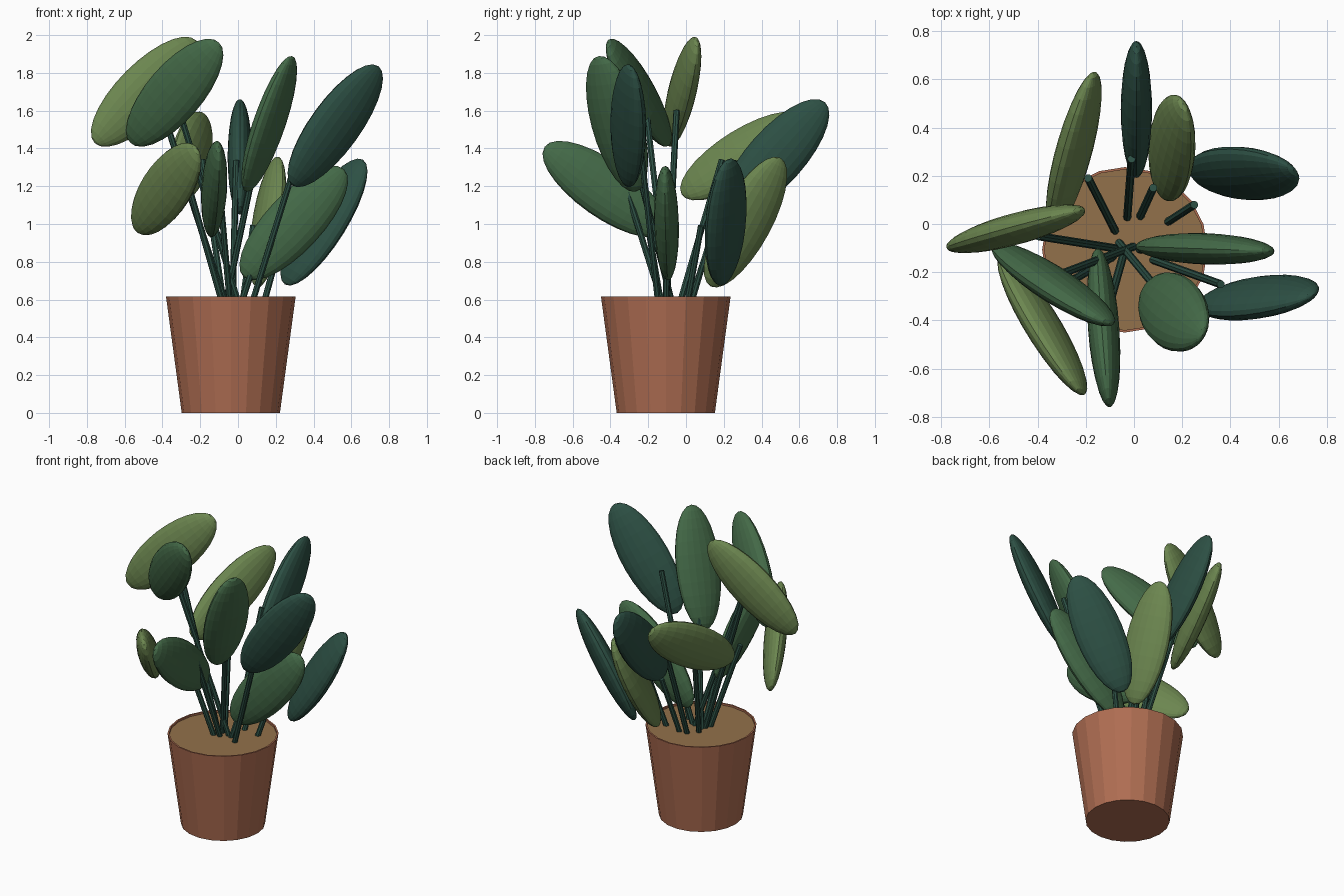
import bpy, bmesh, math
from mathutils import Vector, Matrix

if "Cube" in bpy.data.objects:
    bpy.data.objects.remove(bpy.data.objects["Cube"])

def material(name, rgb):
    m = bpy.data.materials.new(name)
    m.diffuse_color = (*rgb, 1)
    m.use_nodes = True
    m.node_tree.nodes["Principled BSDF"].inputs["Base Color"].default_value = m.diffuse_color
    return m

CLAY = material("clay", (0.43, 0.155, 0.085))
SOIL = material("soil", (0.29, 0.165, 0.07))
OLIVE = material("leaf_olive", (0.15, 0.24, 0.08))
GREEN = material("leaf_green", (0.058, 0.145, 0.065))
DARK = material("leaf_dark", (0.026, 0.08, 0.058))

AXIS = Vector((-0.038, -0.107, 0))   # pot centre line
SOIL_Z = 0.585
LEAN = 0.33                          # outward run of every stem per unit of height
LEAF_SIZE = (0.15, 0.065, 0.39)      # half width, half thickness, half length

def add_object(name, bm, mat, matrix):
    bm.transform(matrix)
    mesh = bpy.data.meshes.new(name)
    bm.to_mesh(mesh)
    bm.free()
    mesh.materials.append(mat)
    ob = bpy.data.objects.new(name, mesh)
    bpy.context.collection.objects.link(ob)
    return bpy.data.objects[ob.name]

def cone(name, start, end, r1, r2, sides, mat):
    bm = bmesh.new()
    bmesh.ops.create_cone(bm, cap_ends=True, segments=sides, radius1=r1,
                          radius2=r2, depth=(end - start).length)
    rot = (end - start).to_track_quat('Z', 'Y').to_matrix().to_4x4()
    add_object(name, bm, mat, Matrix.Translation((start + end) / 2) @ rot)

def pot():
    # Tapered pot; the top face is inset and sunk to leave a thin rim
    bm = bmesh.new()
    bmesh.ops.create_cone(bm, cap_ends=True, segments=20, radius1=0.26,
                          radius2=0.343, depth=0.615)
    bm.faces.ensure_lookup_table()
    top = max(bm.faces, key=lambda f: f.calc_center_median().z)
    bmesh.ops.inset_region(bm, faces=[top], thickness=0.01)
    ring = bmesh.ops.extrude_face_region(bm, geom=[top])["geom"]
    verts = [g for g in ring if isinstance(g, bmesh.types.BMVert)]
    bmesh.ops.translate(bm, verts=verts, vec=(0, 0, -0.03))
    if top.is_valid:
        bmesh.ops.delete(bm, geom=[top], context='FACES_ONLY')
    add_object("pot", bm, CLAY, Matrix.Translation(AXIS + Vector((0, 0, 0.3075))))

def leaf(name, centre, azimuth, rise, roll, mat):
    # Flattened ellipsoid pointing along azimuth and rise, rolled about its length
    a, e, r = (math.radians(v) for v in (azimuth, rise, roll))
    rot = (Matrix.Rotation(a, 4, 'Z') @ Matrix.Rotation(math.pi / 2 - e, 4, 'Y')
           @ Matrix.Rotation(r, 4, 'Z'))
    bm = bmesh.new()
    bmesh.ops.create_uvsphere(bm, u_segments=20, v_segments=14, radius=1)
    add_object(name, bm, mat, Matrix.Translation(centre) @ rot
               @ Matrix.Diagonal((*LEAF_SIZE, 1)))

def stem(name, tip):
    # Stem leans straight away from the pot's centre line
    out = Vector((tip.x - AXIS.x, tip.y - AXIS.y, 0)).normalized()
    rise = tip.z - SOIL_Z
    foot = tip - out * LEAN * rise - Vector((0, 0, rise))
    cone(name, foot, tip, 0.017, 0.017, 8, DARK)

# Pot and soil
pot()
cone("soil", AXIS + Vector((0, 0, 0.57)), AXIS + Vector((0, 0, 0.603)),
     0.334, 0.334, 20, SOIL)

# Plant: colour, leaf centre, (azimuth, rise, roll), stem tip x and y
plants = [
    (OLIVE, (-0.49, -0.02, 1.70), (16, 44, -5), (-0.40, -0.05)),
    (GREEN, (-0.335, -0.25, 1.695), (-35, 43, 18), (-0.31, -0.21)),
    (OLIVE, (-0.25, 0.30, 1.36), (76, 31, -17), (-0.19, 0.19)),
    (OLIVE, (-0.38, -0.42, 1.185), (-60, 33, 16), (-0.25, -0.23)),
    (GREEN, (-0.126, -0.43, 1.185), (-86, 35, 3), (-0.095, -0.31)),
    (DARK, (0.01, 0.475, 1.355), (90, 48, 0), (-0.01, 0.27)),
    (GREEN, (0.165, -0.365, 1.53), (-39, 67, 102), (0.13, -0.31)),
    (DARK, (0.515, -0.305, 1.52), (3, 54, 28), (0.36, -0.25)),
    (GREEN, (0.295, -0.103, 1.005), (-2, 47, 0), (0.15, -0.10)),
    (DARK, (0.455, 0.21, 1.01), (4, 58, -45), (0.25, 0.08)),
    (OLIVE, (0.157, 0.315, 1.01), (76, 61, 38), (0.08, 0.15)),
]
for i, (mat, centre, pose, tip) in enumerate(plants, 1):
    leaf(f"leaf_{i}", centre, *pose, mat)
    drop = 0.1 if centre[2] > 1.65 else 0.02
    stem(f"stem_{i}", Vector((*tip, centre[2] - drop)))
